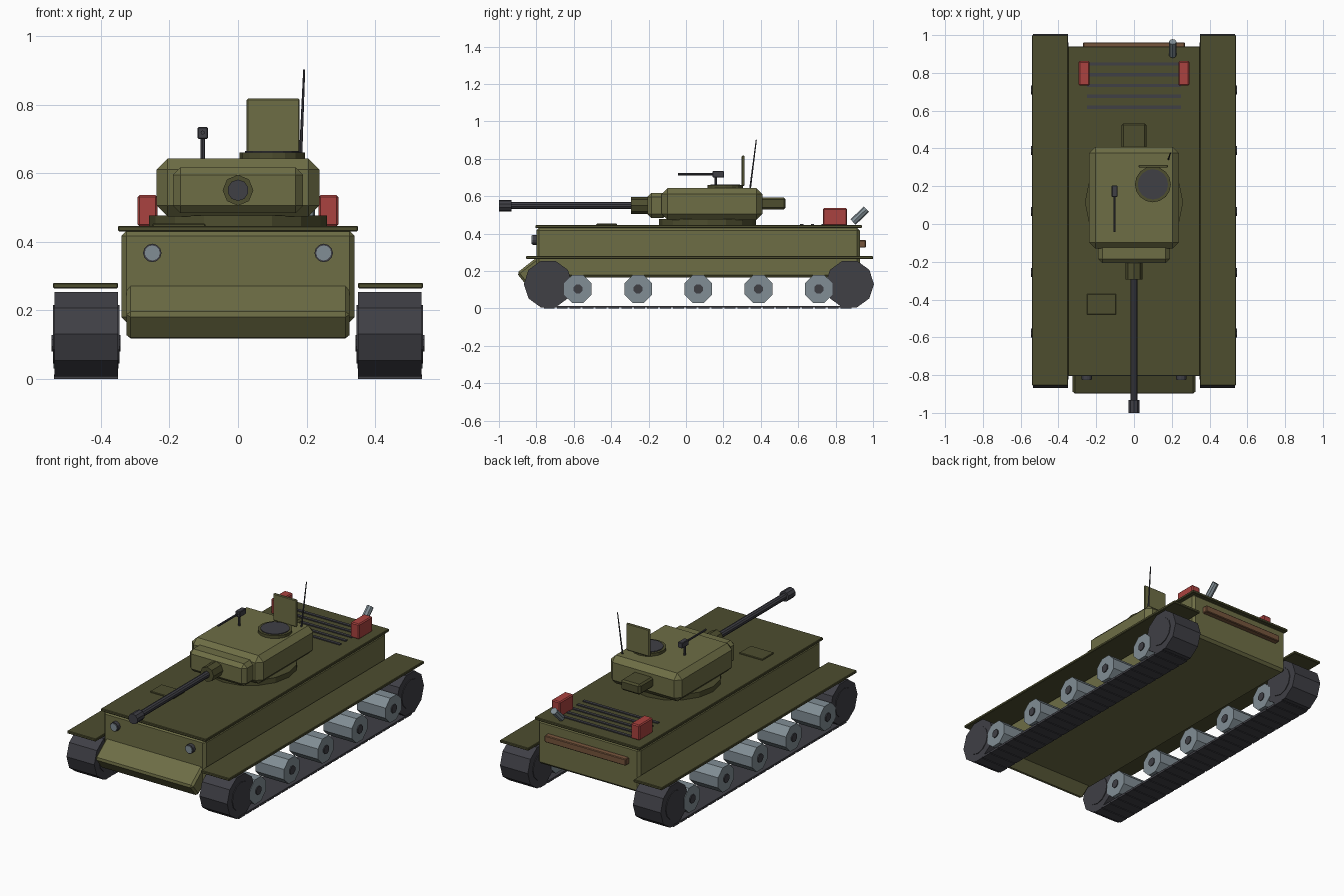
import bpy, bmesh
from math import pi, radians
from mathutils import Vector, Matrix

cube = bpy.data.objects.get("Cube")
if cube:
    bpy.data.objects.remove(cube)


def material(name, r, g, b):
    m = bpy.data.materials.new(name)
    m.use_nodes = True
    m.diffuse_color = (r, g, b, 1)
    m.node_tree.nodes["Principled BSDF"].inputs["Base Color"].default_value = (r, g, b, 1)
    return m


OLIVE = material("olive paint", .155, .155, .06)
DARK_OLIVE = material("dark olive paint", .075, .075, .028)
GUNMETAL = material("dark gunmetal", .05, .05, .06)
STEEL = material("steel", .22, .27, .30)
RED = material("red paint", .40, .055, .05)
WOOD = material("brown wood", .18, .09, .045)


def finish(name, bm, mat, bevel=0):
    bmesh.ops.recalc_face_normals(bm, faces=bm.faces)
    mesh = bpy.data.meshes.new(name)
    bm.to_mesh(mesh)
    bm.free()
    mesh.materials.append(mat)
    ob = bpy.data.objects.new(name, mesh)
    bpy.context.collection.objects.link(ob)
    if bevel:
        mod = ob.modifiers.new("chamfer", 'BEVEL')
        mod.width, mod.segments = bevel, 1
    return ob


def add_box(bm, lo, hi):
    lo, hi = Vector(lo), Vector(hi)
    bmesh.ops.create_cube(bm, size=1, matrix=Matrix.Translation((lo + hi) / 2)
                          @ Matrix.Diagonal((*(hi - lo), 1)))


def box(name, lo, hi, mat, bevel=0):
    """Box between two corners."""
    bm = bmesh.new()
    add_box(bm, lo, hi)
    return finish(name, bm, mat, bevel)


def rod(name, a, b, radius, mat, sides=8, spin=0, tip=None):
    """Prism or cone running from point a to point b."""
    a, b = Vector(a), Vector(b)
    axis = b - a
    bm = bmesh.new()
    bmesh.ops.create_cone(
        bm, cap_ends=True, segments=sides, radius1=radius,
        radius2=radius if tip is None else tip, depth=axis.length,
        matrix=Matrix.Translation((a + b) / 2)
        @ axis.to_track_quat('Z', 'Y').to_matrix().to_4x4() @ Matrix.Rotation(spin, 4, 'Z'))
    return finish(name, bm, mat)


# Hull, deck and sloped nose
box("hull", (-.34, -.8, .165), (.34, .93, .432), OLIVE, .015)
box("deck_plate", (-.35, -.805, .43), (.35, .94, .446), DARK_OLIVE, .003)
nose = box("nose", (-.325, -.075, -.05), (.325, .075, .05), OLIVE, .012)
nose.location = (0, -.815, .196)
nose.rotation_euler.x = radians(38)

# Deck fittings
box("deck_hatch", (-.25, -.48, .44), (-.095, -.37, .453), DARK_OLIVE, .003)
for i in range(5):
    y = .619 + i * .057
    box(f"engine_slat_{i + 1}", (-.25, y - .009, .44), (.25, y + .009, .452), GUNMETAL)
box("tow_beam", (-.27, .925, .325), (.27, .962, .365), WOOD, .004)
rod("exhaust_pipe", (.205, .893, .462), (.205, .965, .531), .02, STEEL)

# Running gear, mirrored left and right
for side, s in (("left", 1), ("right", -1)):
    box(f"{side}_fender", (min(s * .35, s * .54), -.855, .264),
        (max(s * .35, s * .54), 1.0, .28), DARK_OLIVE, .003)
    for end, y in (("front", -.737), ("rear", .875)):
        rod(f"{side}_{end}_drum", (s * .35, y, .13), (s * .535, y, .13), .13,
            GUNMETAL, 10, pi / 10)
        rod(f"{side}_{end}_drum_cap", (s * .346, y, .13), (s * .539, y, .13), .085,
            GUNMETAL, 12)
    for i in range(5):
        y = -.578 + i * .322
        rod(f"{side}_road_wheel_{i + 1}", (s * .348, y, .104), (s * .538, y, .104),
            .08, STEEL, 8, pi / 8)
        rod(f"{side}_wheel_hub_{i + 1}", (s * .343, y, .104), (s * .544, y, .104),
            .026, GUNMETAL, 8, pi / 8)
    # Ground run: thin belt with separate shoes
    bm = bmesh.new()
    inner, outer = sorted((s * .35, s * .537))
    add_box(bm, (inner, -.75, .004), (outer, .89, .013))
    for i in range(24):
        y = -.76 + i * .069
        add_box(bm, (inner, y, 0), (outer, y + .058, .01))
    finish(f"{side}_track_run", bm, GUNMETAL)
    # Lamp and rear stowage box
    rod(f"{side}_headlight", (s * .25, -.79, .367), (s * .25, -.822, .367), .027, GUNMETAL, 12)
    rod(f"{side}_headlight_lens", (s * .25, -.8, .367), (s * .25, -.826, .367), .022, STEEL, 12)
    x0, x1 = sorted((s * .235, s * .293))
    box(f"{side}_stowage_box", (x0, .732, .444), (x1, .862, .536), RED, .006)

# Turret body
rod("turret_ring", (0, .115, .44), (0, .115, .477), .26, DARK_OLIVE, 16)
box("turret", (-.237, -.13, .473), (.237, .408, .643), OLIVE, .032)
box("mantlet", (-.19, -.207, .483), (.19, -.1, .617), OLIVE, .022)
box("turret_rear_box", (-.065, .38, .53), (.065, .533, .592), DARK_OLIVE, .01)

# Main gun
rod("gun_collar", (0, -.19, .55), (0, -.295, .55), .045, DARK_OLIVE, 8)
rod("gun_barrel", (0, -.28, .55), (0, -.98, .55), .019, GUNMETAL, 10)
rod("gun_muzzle", (0, -.932, .55), (0, -1.0, .55), .031, GUNMETAL, 10)

# Commander's cupola with open hatch
rod("cupola_ring", (.1, .21, .635), (.1, .21, .66), .095, DARK_OLIVE, 16)
rod("cupola_opening", (.1, .21, .65), (.1, .21, .664), .08, GUNMETAL, 16)
box("open_hatch", (.025, .298, .655), (.18, .313, .817), OLIVE, .004)

# Roof machine gun and aerial
rod("roof_gun_post", (-.103, .16, .635), (-.103, .16, .705), .007, GUNMETAL)
box("roof_gun_body", (-.118, .142, .7), (-.088, .204, .734), GUNMETAL, .003)
rod("roof_gun_barrel", (-.103, .15, .718), (-.103, -.043, .718), .006, GUNMETAL)
rod("aerial", (.182, .342, .635), (.193, .376, .902), .005, GUNMETAL, 6, tip=.003)
